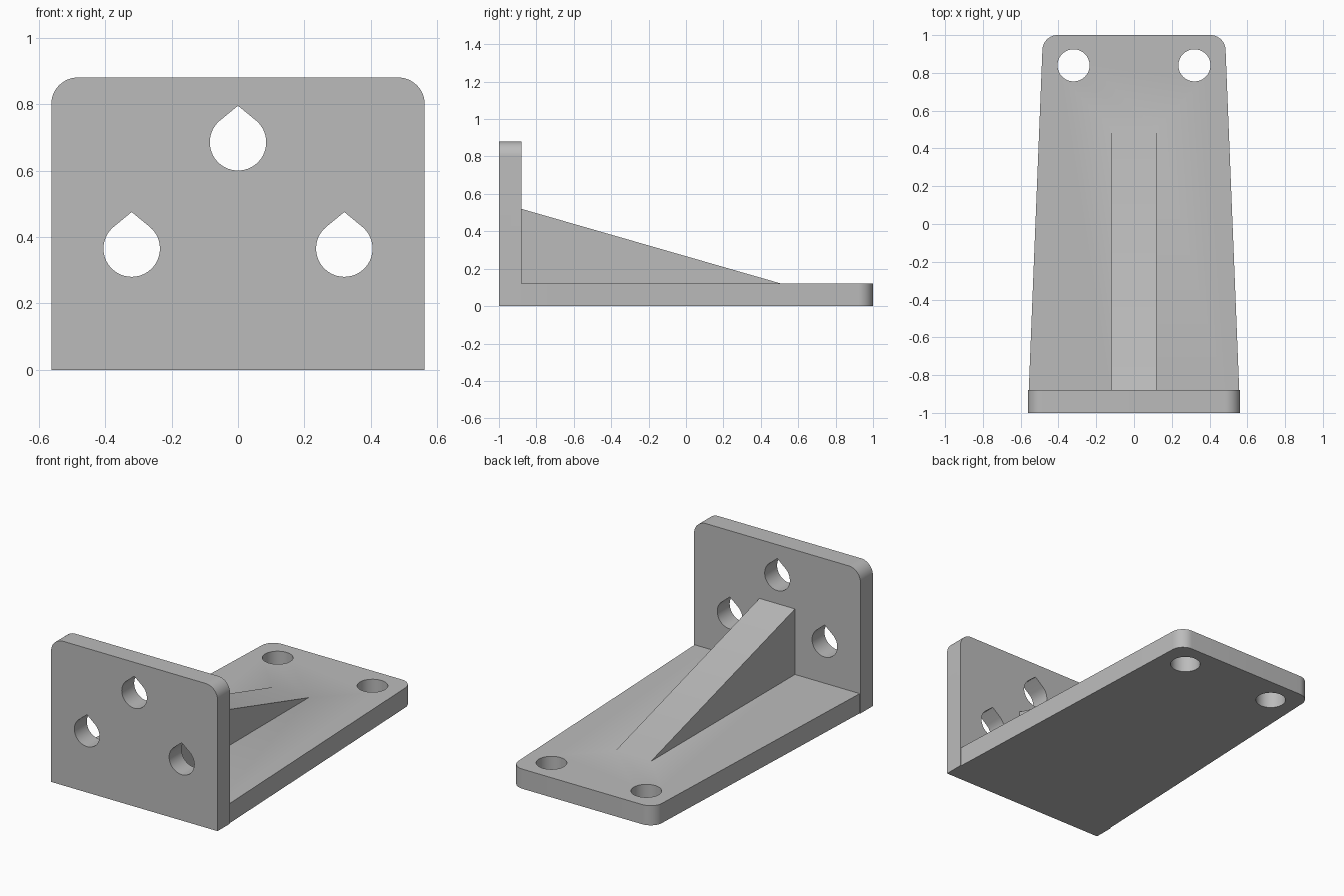
import bpy
import bmesh
from math import radians, sin, cos
from mathutils import Vector

cube = bpy.data.objects.get("Cube")
if cube:
    bpy.data.objects.remove(cube, do_unlink=True)

grey = bpy.data.materials.new("plain grey")
grey.use_nodes = True
colour = (0.5, 0.5, 0.5, 1)
grey.diffuse_color = colour
grey.node_tree.nodes["Principled BSDF"].inputs["Base Color"].default_value = colour


def prism(name, outline, place, start, end):
    """Extrude a 2D outline; place(u, v, depth) gives the 3D point."""
    bm = bmesh.new()
    face = bm.faces.new([bm.verts.new(place(u, v, start)) for u, v in outline])
    moved = bmesh.ops.extrude_face_region(bm, geom=[face])["geom"]
    shift = Vector(place(0, 0, end)) - Vector(place(0, 0, start))
    bmesh.ops.translate(bm, vec=shift,
                        verts=[g for g in moved if isinstance(g, bmesh.types.BMVert)])
    bmesh.ops.recalc_face_normals(bm, faces=bm.faces)
    mesh = bpy.data.meshes.new(name)
    bm.to_mesh(mesh)
    bm.free()
    mesh.materials.append(grey)
    obj = bpy.data.objects.new(name, mesh)
    bpy.context.collection.objects.link(obj)
    return obj


def arc(cu, cv, r, a0, a1, steps):
    angles = [radians(a0 + (a1 - a0) * i / steps) for i in range(steps + 1)]
    return [(cu + r * cos(a), cv + r * sin(a)) for a in angles]


def tongue(bottom_half, top_half, low, high, r):
    """Symmetric outline with the two top corners rounded."""
    right = arc(top_half - r, high - r, r, 0, 90, 12)
    left = [(-u, v) for u, v in reversed(right)]
    return [(-bottom_half, low), (bottom_half, low)] + right + left


def boolean(obj, other, operation):
    mod = obj.modifiers.new(operation.title(), "BOOLEAN")
    mod.operation, mod.solver, mod.object = operation, "EXACT", other
    other.hide_render = True
    bpy.context.view_layer.objects.active = obj
    bpy.ops.object.modifier_apply(modifier=mod.name)
    bpy.data.objects.remove(other, do_unlink=True)


def flat(u, v, d):
    return (u, v, d)


def upright(u, v, d):
    return (u, d, v)


def sideways(u, v, d):
    return (d, u, v)


THICK = 0.12

# Tapered base with two round screw holes
base = prism("base_plate", tongue(0.562, 0.485, -1, 1, 0.08), flat, 0, THICK)
for x in (-0.32, 0.32):
    hole = prism("hole_cutter", arc(x, 0.84, 0.085, 0, 352.5, 47), flat, -0.1, 0.3)
    boolean(base, hole, "DIFFERENCE")

# Upright front plate with three teardrop holes
plate = prism("front_plate", tongue(0.562, 0.562, 0, 0.88, 0.08), upright, -1, -1 + THICK)
for x, z in ((0, 0.685), (-0.32, 0.365), (0.32, 0.365)):
    drop = arc(x, z, 0.085, 130, 410, 40) + [(x, z + 0.11)]
    hole = prism("teardrop_cutter", drop, upright, -1.2, -0.7)
    boolean(plate, hole, "DIFFERENCE")

# Sloping rib, sunk slightly into both plates
slope = [(-0.95, 0.05), (0.51, 0.05), (0.51, THICK), (-0.88, 0.52), (-0.95, 0.52)]
rib = prism("support_rib", slope, sideways, -0.12, 0.12)

# Join into one solid bracket
boolean(base, plate, "UNION")
boolean(base, rib, "UNION")
base.name = "angle_bracket"
base.select_set(True)
bpy.ops.object.shade_smooth_by_angle(angle=radians(30))
